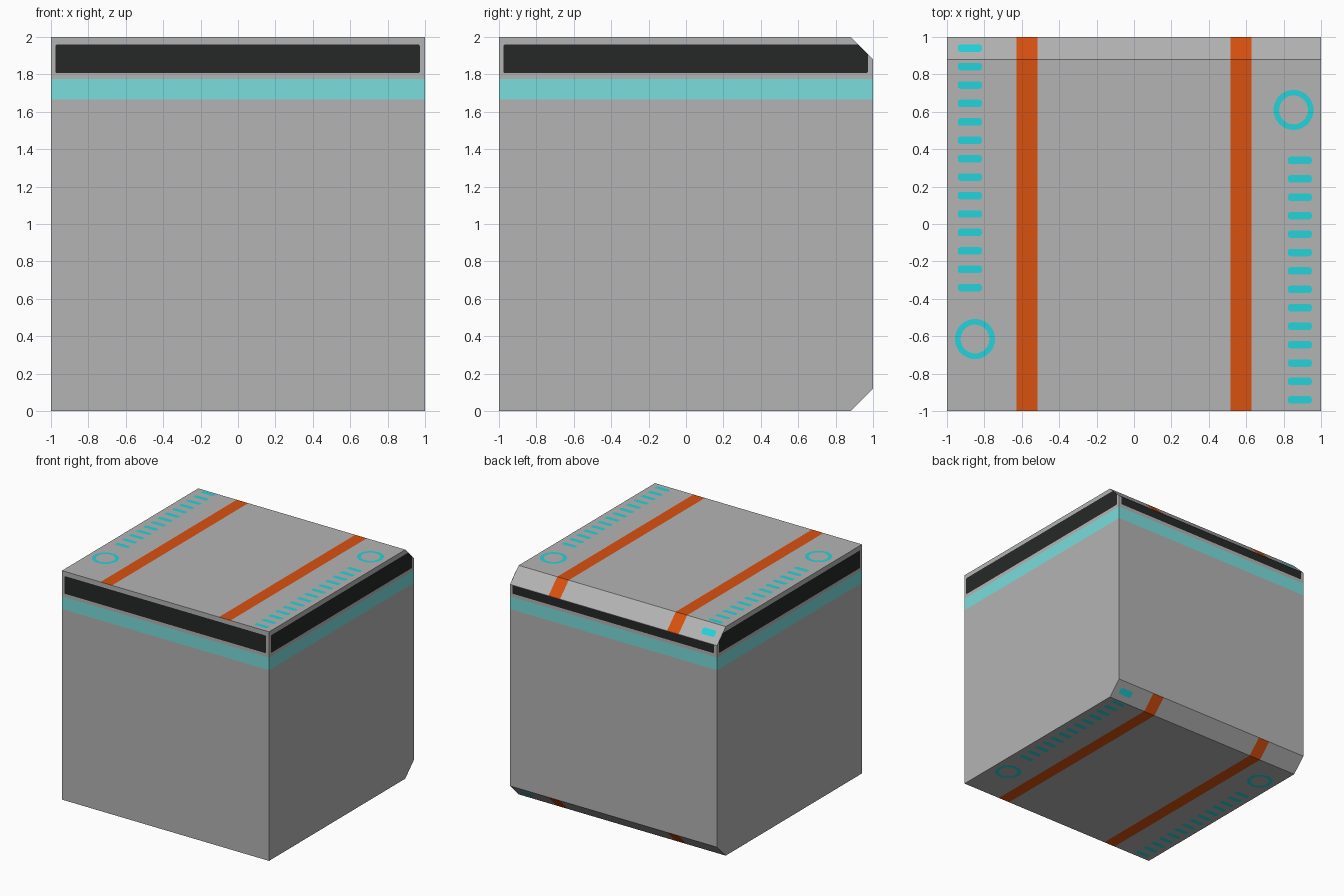
import bpy, bmesh, math
from mathutils import Matrix, Vector

if "Cube" in bpy.data.objects:
    bpy.data.objects.remove(bpy.data.objects["Cube"])

LIFT = 0.0015      # how far painted details sit above the body
CH = 0.12          # chamfer on the two back edges


def material(name, rgb):
    lin = [(c / 255 / 12.92 if c < 11 else ((c / 255 + 0.055) / 1.055) ** 2.4) for c in rgb]
    m = bpy.data.materials.new(name)
    m.diffuse_color = (*lin, 1)
    m.use_nodes = True
    m.node_tree.nodes["Principled BSDF"].inputs["Base Color"].default_value = m.diffuse_color
    return m


grey = material("grey", (180, 180, 180))
orange = material("orange", (217, 81, 16))
pale = material("pale_cyan", (122, 221, 220))
cyan = material("bright_cyan", (35, 212, 218))
black = material("black", (38, 39, 39))


def finish(name, bm, mats):
    me = bpy.data.meshes.new(name)
    bm.to_mesh(me)
    bm.free()
    for m in mats:
        me.materials.append(m)
    ob = bpy.data.objects.new(name, me)
    bpy.context.collection.objects.link(ob)
    return ob


def rounded_rect(u0, u1, v0, v1, r):
    """Counter-clockwise outline with rounded corners."""
    pts = []
    for i, (u, v) in enumerate([(u1 - r, v1 - r), (u0 + r, v1 - r), (u0 + r, v0 + r), (u1 - r, v0 + r)]):
        for k in range(4):
            a = math.radians(90 * i + 30 * k)
            pts.append((u + r * math.cos(a), v + r * math.sin(a)))
    return pts


# Body: side profile extruded across x, then cut along the paint lines
bm = bmesh.new()
profile = [(-1, 0), (1 - CH, 0), (1, CH), (1, 2 - CH), (1 - CH, 2), (-1, 2)]
face = bm.faces.new([bm.verts.new((-1, y, z)) for y, z in profile])
ext = bmesh.ops.extrude_face_region(bm, geom=[face])
bmesh.ops.translate(bm, vec=(2, 0, 0), verts=[v for v in ext["geom"] if isinstance(v, bmesh.types.BMVert)])
bmesh.ops.recalc_face_normals(bm, faces=bm.faces)
cuts = [((x, 0, 0), (1, 0, 0)) for x in (-0.628, -0.517, 0.517, 0.628)]
cuts += [((0, 0, z), (0, 0, 1)) for z in (1.665, 1.775)]
for co, no in cuts:
    bmesh.ops.bisect_plane(bm, geom=bm.verts[:] + bm.edges[:] + bm.faces[:], plane_co=co, plane_no=no)
bm.normal_update()
for f in bm.faces:
    c = f.calc_center_median()
    if abs(f.normal.z) > 0.5:
        f.material_index = 1 if 0.517 < abs(c.x) < 0.628 else 0
    else:
        f.material_index = 2 if 1.665 < c.z < 1.775 else 0
finish("body", bm, [grey, orange, pale])

# Black panels round the upper rim, trimmed by the back chamfer
bm = bmesh.new()
for i in range(4):
    rot = Matrix.Rotation(math.radians(90 * i), 3, 'Z')
    bm.faces.new([bm.verts.new(rot @ Vector((u, -1 - LIFT, v)))
                  for u, v in rounded_rect(-0.977, 0.973, 1.806, 1.96, 0.012)])
bmesh.ops.bisect_plane(bm, geom=bm.verts[:] + bm.edges[:] + bm.faces[:],
                       plane_co=(0, 1, 2 - CH), plane_no=(0, 1, 1), clear_outer=True)
finish("rim_panels", bm, [black])


# Dashes and rings on the top, repeated on the underside turned about y
def markings(name, flip):
    bm = bmesh.new()

    def vert(x, y):
        z = 2 + LIFT - max(0, y - (1 - CH))    # follow the chamfer
        return bm.verts.new((-x, y, 2 - z) if flip else (x, y, z))

    for x0, x1, start in ((-0.942, -0.813, 0.94), (0.823, 0.951, 0.34)):
        for k in range(14):
            y = start - k * 0.0985
            bm.faces.new([vert(*p) for p in rounded_rect(x0, x1, y - 0.02, y + 0.02, 0.014)])
    n = 40
    for cx, cy in ((-0.85, -0.615), (0.853, 0.61)):
        loops = [[vert(cx + r * math.cos(2 * math.pi * k / n), cy + r * math.sin(2 * math.pi * k / n))
                  for k in range(n)] for r in (0.077, 0.107)]
        for k in range(n):
            j = (k + 1) % n
            bm.faces.new((loops[0][k], loops[1][k], loops[1][j], loops[0][j]))
    finish(name, bm, [cyan])


markings("top_markings", False)
markings("bottom_markings", True)
